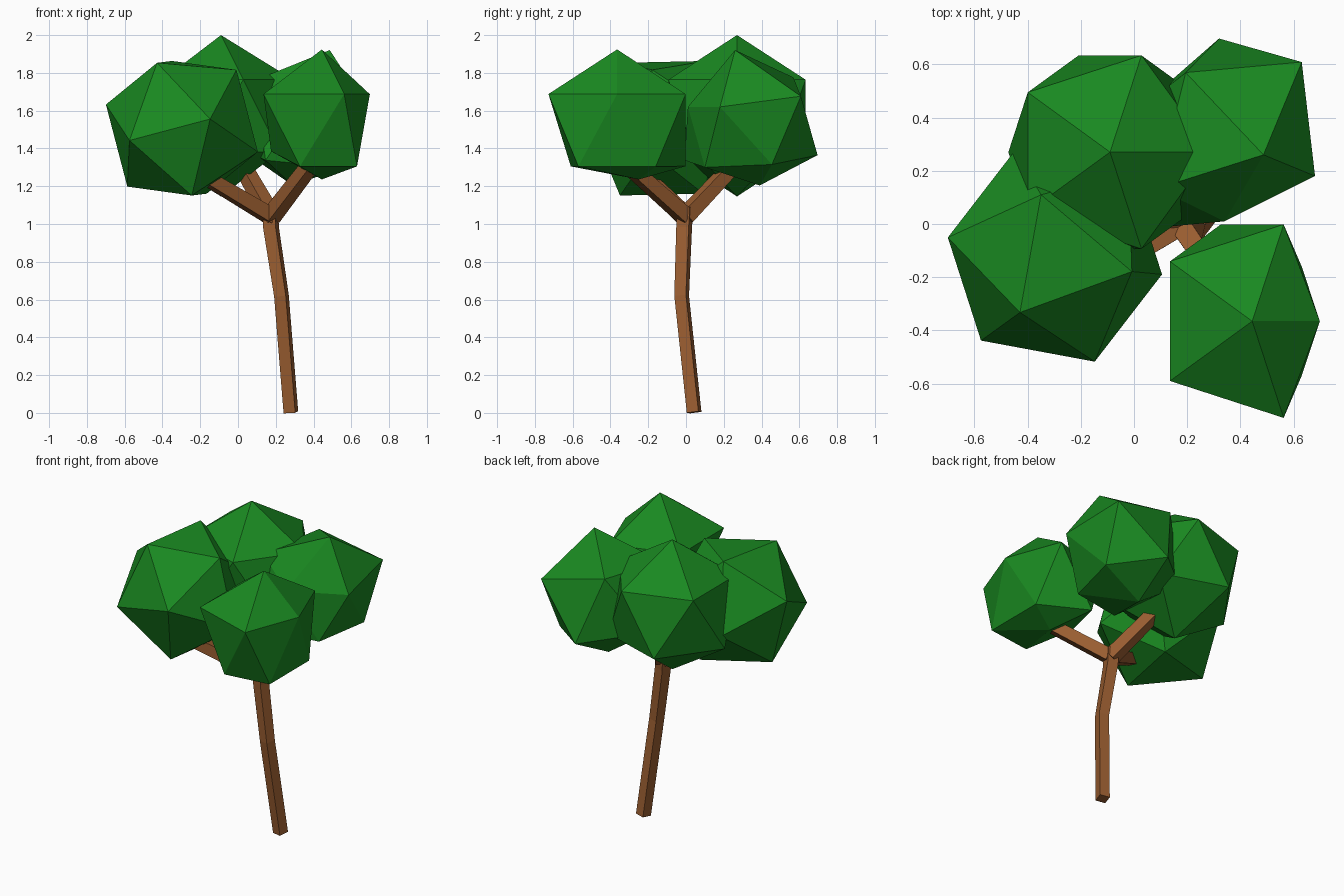
import bpy, bmesh, math
from mathutils import Vector, Matrix

if "Cube" in bpy.data.objects:
    bpy.data.objects.remove(bpy.data.objects["Cube"])


def material(name, rgb):
    m = bpy.data.materials.new(name)
    m.diffuse_color = (*rgb, 1)
    m.use_nodes = True
    m.node_tree.nodes["Principled BSDF"].inputs["Base Color"].default_value = m.diffuse_color
    return m


BARK = material("bark", (0.32, 0.11, 0.03))
LEAF = material("leaf", (0.01, 0.25, 0.015))


def finish(bm, name, mat):
    bmesh.ops.recalc_face_normals(bm, faces=bm.faces)
    me = bpy.data.meshes.new(name)
    bm.to_mesh(me)
    bm.free()
    me.materials.append(mat)
    bpy.context.collection.objects.link(bpy.data.objects.new(name, me))


def limb(name, points, radii, turn):
    """Square tube along a path, closed at both ends."""
    pts = [Vector(p) for p in points]
    bm = bmesh.new()
    rings = []
    for i, (p, r) in enumerate(zip(pts, radii)):
        d = (pts[min(i + 1, len(pts) - 1)] - pts[max(i - 1, 0)]).normalized()
        ref = Vector((0, 0, 1)) if abs(d.z) < 0.9 else Vector((0, 1, 0))
        u = ref.cross(d).normalized()
        v = d.cross(u)
        angles = [math.radians(turn + 45 + 90 * k) for k in range(4)]
        rings.append([bm.verts.new(p + r * (math.cos(a) * u + math.sin(a) * v)) for a in angles])
    for a, b in zip(rings, rings[1:]):
        for k in range(4):
            j = (k + 1) % 4
            bm.faces.new((a[k], a[j], b[j], b[k]))
    bm.faces.new(rings[0])
    bm.faces.new(rings[-1])
    finish(bm, name, BARK)


def clump(name, centre, pole, side, pulled=()):
    """Icosahedron aimed by a pole and a neighbour; some corners pulled to new places."""
    z = Vector(pole).normalized()
    s = Vector(side)
    x = (s - s.dot(z) * z).normalized()
    rot = Matrix((x, z.cross(x), z)).transposed()
    bm = bmesh.new()
    bmesh.ops.create_icosphere(bm, subdivisions=1, radius=0.427)
    for v in bm.verts:
        v.co = rot @ v.co + Vector(centre)
    moves = [(min(bm.verts, key=lambda v: (v.co - Vector(t)).length), Vector(t)) for t in pulled]
    for v, t in moves:
        v.co = t
    finish(bm, name, LEAF)


# Trunk
FORK = (0.175, -0.005, 1.04)
limb("trunk", [(0.28, 0.043, 0.003), (0.23, -0.023, 0.62), (0.175, -0.01, 0.98), (0.17, -0.005, 1.09)],
     [0.045, 0.045, 0.048, 0.05], -15)

# Branches
for name, tip in (("front_left_branch", (-0.16, -0.21, 1.24)),
                  ("back_branch", (0.01, 0.27, 1.33)),
                  ("front_right_branch", (0.39, -0.32, 1.32))):
    limb(name, [FORK, tip], [0.055, 0.048], 0)

# Leaf clumps
clump("front_left_leaves", (-0.297, -0.12, 1.507), (-0.13, -0.21, 0.343), (0.297, -0.053, 0.303))
clump("back_left_leaves", (-0.09, 0.27, 1.573), (0, 0, 1), (1, 0, 0))
clump("back_right_leaves", (0.388, 0.30, 1.507), (0.098, -0.04, 0.413), (0.242, 0.308, 0.17),
      [(0.68, 0.18, 1.62), (0.34, 0.01, 1.62), (0.60, 0.455, 1.315), (0.29, 0.39, 1.204),
       (0.52, 0.10, 1.30)])
clump("front_right_leaves", (0.444, -0.365, 1.497), (0, 0, 1), (1, 0, 0),
      [(0.698, -0.365, 1.687), (0.63, -0.57, 1.305), (0.63, -0.16, 1.305),
       (0.328, -0.61, 1.305), (0.175, -0.365, 1.385), (0.444, -0.25, 1.236)])
